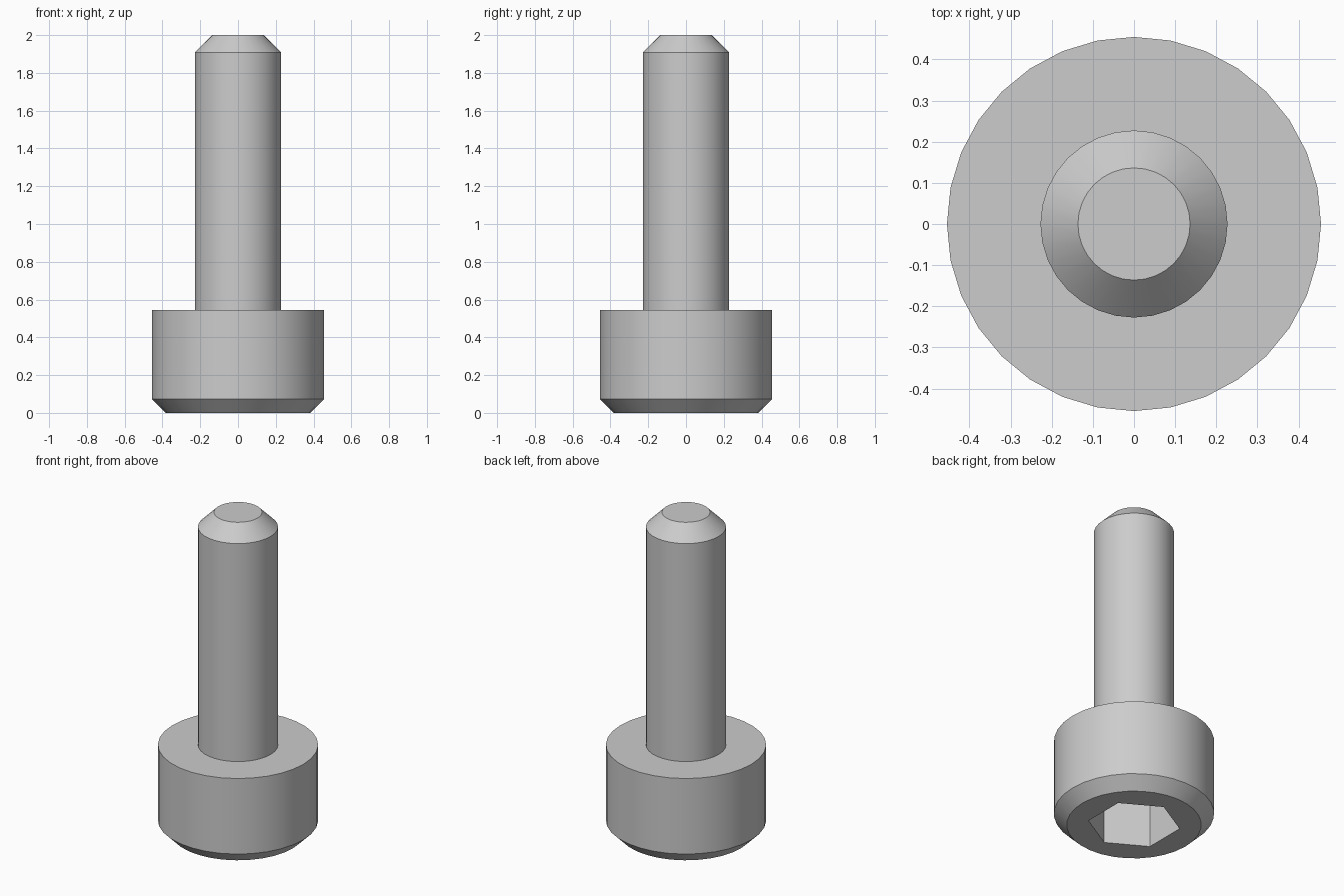
import bpy, bmesh
from math import sin, cos, pi, radians

cube = bpy.data.objects.get("Cube")
if cube:
    bpy.data.objects.remove(cube, do_unlink=True)

SIDES = 32
MM = 1 / 11                      # bolt is 22 units long, scaled to 2
SHAFT_R, HEAD_R, HEAD_H, LENGTH = 2.5 * MM, 5 * MM, 6 * MM, 2.0
HEAD_BEVEL, TIP_BEVEL = 0.8 * MM, MM
SOCKET_R, SOCKET_DEPTH = 2.5 * MM / cos(pi / 6), 3 * MM

steel = bpy.data.materials.new("steel_grey")
steel.use_nodes = True
grey = (0.604, 0.604, 0.604, 1)
steel.diffuse_color = grey
steel.node_tree.nodes["Principled BSDF"].inputs["Base Color"].default_value = grey


def ring(bm, r, z, n, turn=0.0):
    return [bm.verts.new((r * cos(turn + 2 * pi * i / n), r * sin(turn + 2 * pi * i / n), z))
            for i in range(n)]


def bridge(bm, a, b):
    for i in range(len(a)):
        j = (i + 1) % len(a)
        bm.faces.new((a[i], a[j], b[j], b[i]))


def lathe(bm, profile):
    rings = [ring(bm, r, z, SIDES) for r, z in profile]
    for a, b in zip(rings, rings[1:]):
        bridge(bm, a, b)
    return rings


def loop_edges(bm, verts):
    return [bm.edges.get((v, verts[i - 1])) for i, v in enumerate(verts)]


def finish(bm, name):
    mesh = bpy.data.meshes.new(name)
    bm.to_mesh(mesh)
    bm.free()
    mesh.materials.append(steel)
    obj = bpy.data.objects.new(name, mesh)
    bpy.context.collection.objects.link(obj)
    bpy.ops.object.select_all(action='DESELECT')
    obj.select_set(True)
    bpy.context.view_layer.objects.active = obj
    bpy.ops.object.shade_smooth_by_angle(angle=radians(25))


# Head: bevelled drum with a hexagonal socket in its underside
bm = bmesh.new()
rings = lathe(bm, [(HEAD_R - HEAD_BEVEL, 0), (HEAD_R, HEAD_BEVEL),
                   (HEAD_R, HEAD_H), (SHAFT_R, HEAD_H)])
mouth = ring(bm, SOCKET_R, 0, 6, pi / 6)
floor = ring(bm, SOCKET_R, SOCKET_DEPTH, 6, pi / 6)
bridge(bm, floor, mouth)
bm.faces.new(floor[::-1])
bmesh.ops.triangle_fill(bm, edges=loop_edges(bm, rings[0]) + loop_edges(bm, mouth),
                        use_beauty=True, normal=(0, 0, -1))
# Underside looks down; the socket walls look inward
for f in bm.faces:
    f.normal_update()
    if all(abs(v.co.z) < 1e-6 for v in f.verts) and f.normal.z > 0:
        f.normal_flip()
finish(bm, "socket_head")

# Shaft: plain cylinder with a bevelled tip
bm = bmesh.new()
rings = lathe(bm, [(SHAFT_R, HEAD_H), (SHAFT_R, LENGTH - TIP_BEVEL),
                   (SHAFT_R - TIP_BEVEL, LENGTH)])
bm.faces.new(rings[-1])
finish(bm, "shaft")
